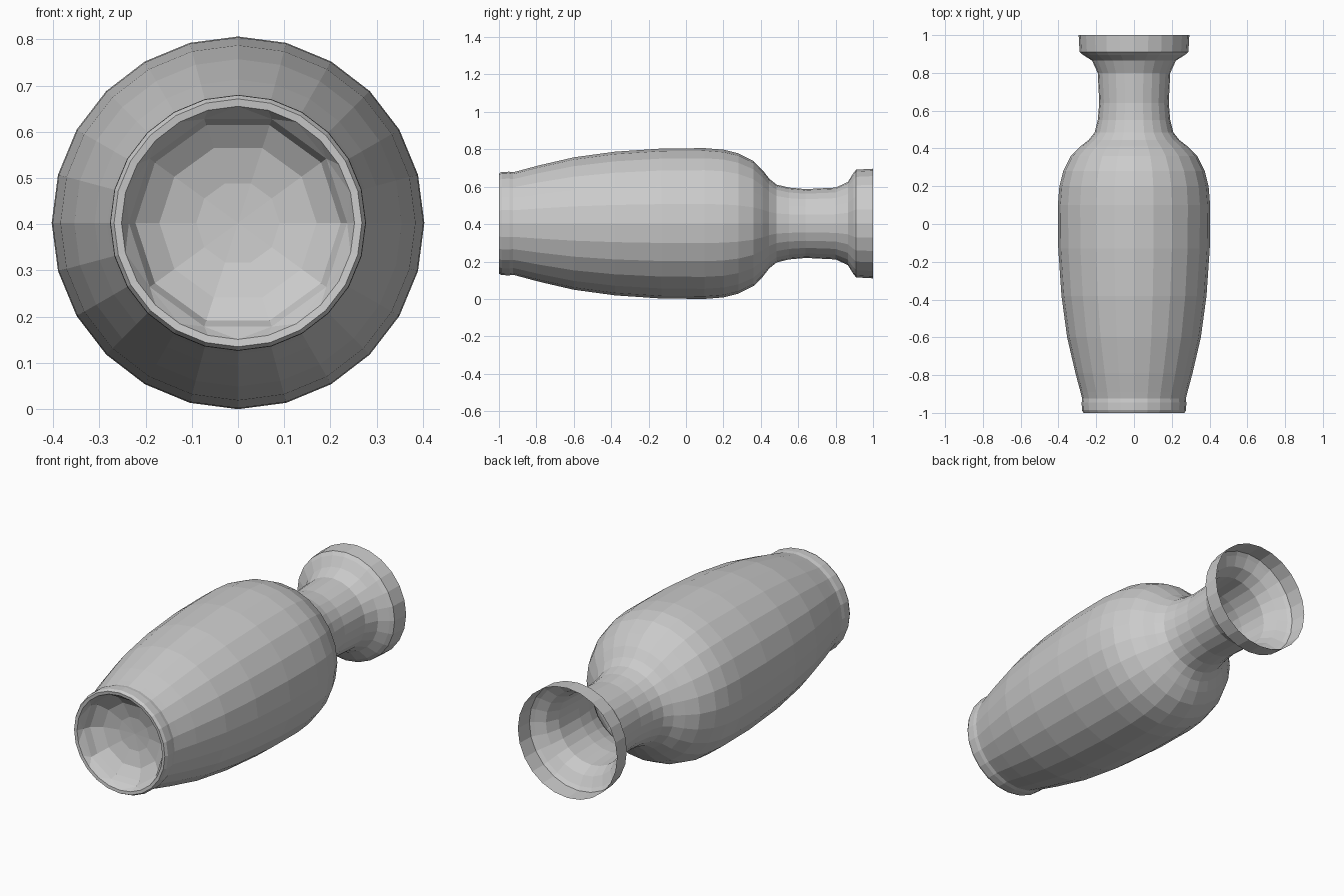
import bpy, bmesh, math

if "Cube" in bpy.data.objects:
    bpy.data.objects.remove(bpy.data.objects["Cube"])

CENTRE_Z = 0.403

# Outer profile from foot to lip: (radius, y along the axis)
OUTER = [(0.252, -0.998), (0.268, -1.0), (0.276, -0.985), (0.277, -0.945), (0.274, -0.925),
         (0.283, -0.89), (0.31, -0.79), (0.354, -0.6), (0.384, -0.38),
         (0.401, -0.13), (0.403, 0.1), (0.395, 0.2), (0.375, 0.28),
         (0.335, 0.36), (0.285, 0.41), (0.24, 0.445), (0.208, 0.485),
         (0.192, 0.55), (0.184, 0.64), (0.192, 0.8), (0.222, 0.865),
         (0.27, 0.895), (0.288, 0.91), (0.293, 1.0)]
# Hollow underside, coarser than the wall
RECESS = [(0.236, -0.965), (0.222, -0.93), (0.17, -0.895), (0.09, -0.875)]


def ring(bm, radius, y, sides, turn=0.0):
    verts = []
    for i in range(sides):
        a = math.tau * i / sides + turn
        verts.append(bm.verts.new((radius * math.sin(a), y,
                                   CENTRE_Z - radius * math.cos(a))))
    return verts


def loft(bm, profile, sides, turn=0.0):
    rings = [ring(bm, r, y, sides, turn) for r, y in profile]
    for a, b in zip(rings, rings[1:]):
        for i in range(sides):
            j = (i + 1) % sides
            bm.faces.new((a[i], a[j], b[j], b[i]))
    return rings


def loop_edges(bm, verts):
    return [bm.edges.get((verts[i], verts[i - 1])) for i in range(len(verts))]


bm = bmesh.new()

# Thin lathed wall, open at the mouth
wall = loft(bm, OUTER, 24)

# Ten-sided domed recess, closed in the middle and joined to the foot
recess = loft(bm, RECESS, 10, math.radians(18))
tip = bm.verts.new((0, -0.87, CENTRE_Z))
for i in range(10):
    bm.faces.new((recess[-1][i - 1], recess[-1][i], tip))
bmesh.ops.bridge_loops(bm, edges=loop_edges(bm, wall[0]) + loop_edges(bm, recess[0]))

bmesh.ops.recalc_face_normals(bm, faces=bm.faces)
mesh = bpy.data.meshes.new("vase")
bm.to_mesh(mesh)
bm.free()
vase = bpy.data.objects.new("vase", mesh)
bpy.context.collection.objects.link(vase)
